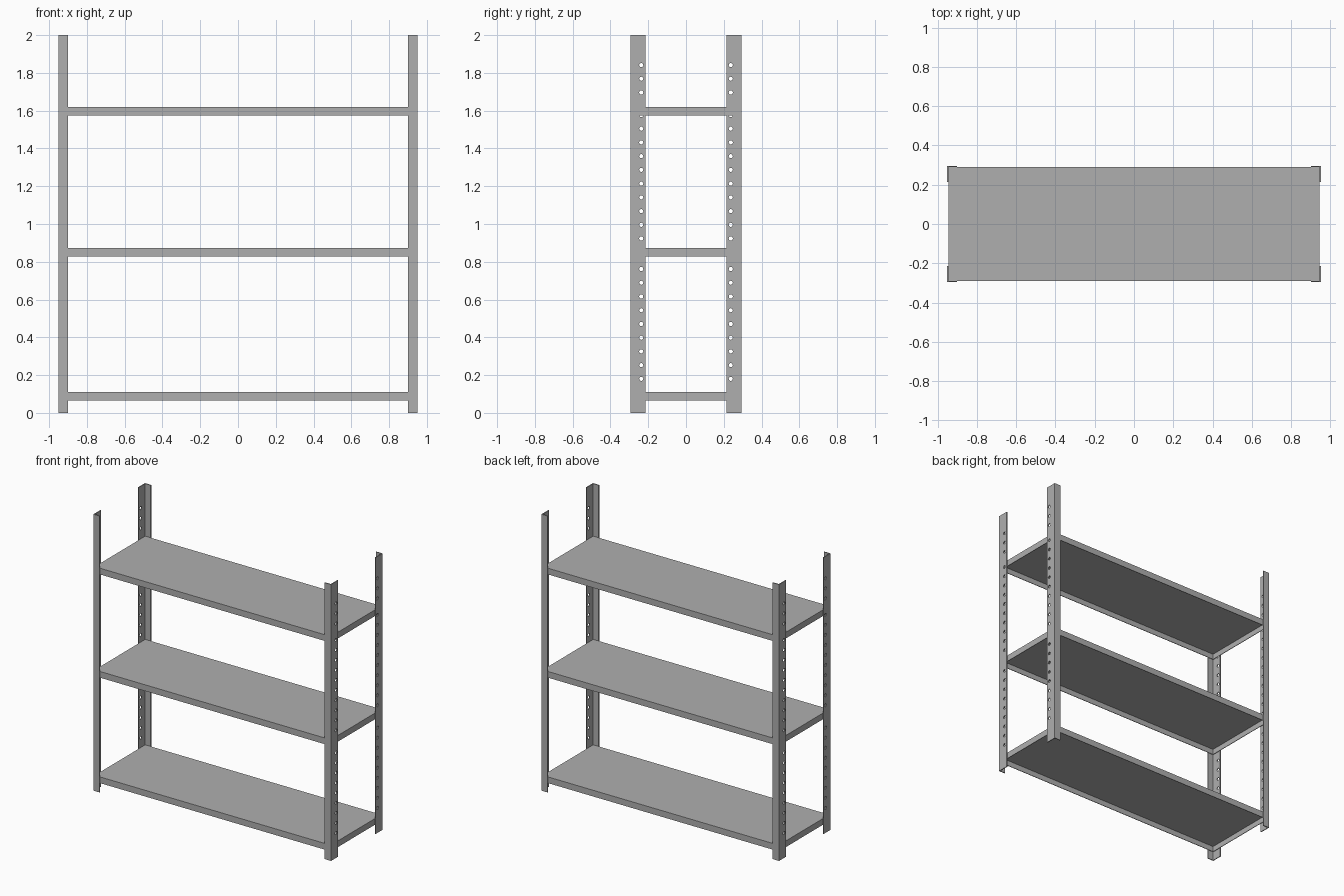
import bpy
import bmesh
from mathutils import Matrix, Vector

if "Cube" in bpy.data.objects:
    bpy.data.objects.remove(bpy.data.objects["Cube"], do_unlink=True)

HALF_X, HALF_Y, HEIGHT = 0.951, 0.295, 2.0
FLANGE_X, FLANGE_Y = 0.05, 0.081
SHEET = 0.006
HOLE_PITCH = 0.0727

steel = bpy.data.materials.new("grey steel")
steel.use_nodes = True
grey = (0.43, 0.43, 0.43, 1.0)
steel.diffuse_color = grey
steel.node_tree.nodes["Principled BSDF"].inputs["Base Color"].default_value = grey


def make_object(name, bm):
    bmesh.ops.recalc_face_normals(bm, faces=bm.faces)
    mesh = bpy.data.meshes.new(name)
    bm.to_mesh(mesh)
    bm.free()
    mesh.materials.append(steel)
    obj = bpy.data.objects.new(name, mesh)
    bpy.context.collection.objects.link(obj)
    return obj


def extrude_profile(bm, points, z, height):
    face = bm.faces.new([bm.verts.new((x, y, z)) for x, y in points])
    grown = bmesh.ops.extrude_face_region(bm, geom=[face])
    verts = [v for v in grown["geom"] if isinstance(v, bmesh.types.BMVert)]
    bmesh.ops.translate(bm, verts=verts, vec=(0, 0, height))


# Hole punch: rows of small cylinders through the side flange
bm = bmesh.new()
for start, count in ((0.18, 9), (0.923, 10), (1.696, 3)):
    for i in range(count):
        place = Matrix.Translation((HALF_X, 0.237, start + i * HOLE_PITCH))
        bmesh.ops.create_cone(
            bm, cap_ends=True, segments=12, radius1=0.011, radius2=0.011,
            depth=0.03, matrix=place @ Matrix.Rotation(1.5708, 4, "Y"))
punch = make_object("hole_punch", bm)
punch.hide_render = True
punch.hide_viewport = True
punch.display_type = "WIRE"

# Corner posts: punched angle section, mirrored to all four corners
bm = bmesh.new()
angle = [
    (HALF_X, HALF_Y),
    (HALF_X - FLANGE_X, HALF_Y),
    (HALF_X - FLANGE_X, HALF_Y - SHEET),
    (HALF_X - SHEET, HALF_Y - SHEET),
    (HALF_X - SHEET, HALF_Y - FLANGE_Y),
    (HALF_X, HALF_Y - FLANGE_Y),
]
extrude_profile(bm, angle, 0, HEIGHT)
posts = make_object("corner_posts", bm)
cut = posts.modifiers.new("holes", "BOOLEAN")
cut.operation = "DIFFERENCE"
cut.solver = "EXACT"
cut.object = punch
mirror = posts.modifiers.new("four corners", "MIRROR")
mirror.use_axis = (True, True, False)
mirror.use_clip = False
mirror.use_mirror_merge = False

# Shelves: trays with folded-down rims, open underneath
for name, top in (("bottom_shelf", 0.11), ("middle_shelf", 0.873), ("top_shelf", 1.62)):
    depth = 0.045
    size = Vector((2 * (HALF_X - SHEET), 2 * (HALF_Y - SHEET), depth))
    bm = bmesh.new()
    bmesh.ops.create_cube(bm, size=1)
    bmesh.ops.scale(bm, vec=size, verts=bm.verts)
    bmesh.ops.translate(bm, vec=(0, 0, top - depth / 2), verts=bm.verts)
    bm.normal_update()
    base = min(bm.faces, key=lambda f: f.calc_center_median().z)
    bmesh.ops.inset_region(bm, faces=[base], thickness=SHEET)
    grown = bmesh.ops.extrude_face_region(bm, geom=[base])
    verts = [v for v in grown["geom"] if isinstance(v, bmesh.types.BMVert)]
    bmesh.ops.translate(bm, verts=verts, vec=(0, 0, depth - SHEET))
    if base.is_valid:
        bmesh.ops.delete(bm, geom=[base], context="FACES_ONLY")
    make_object(name, bm)
